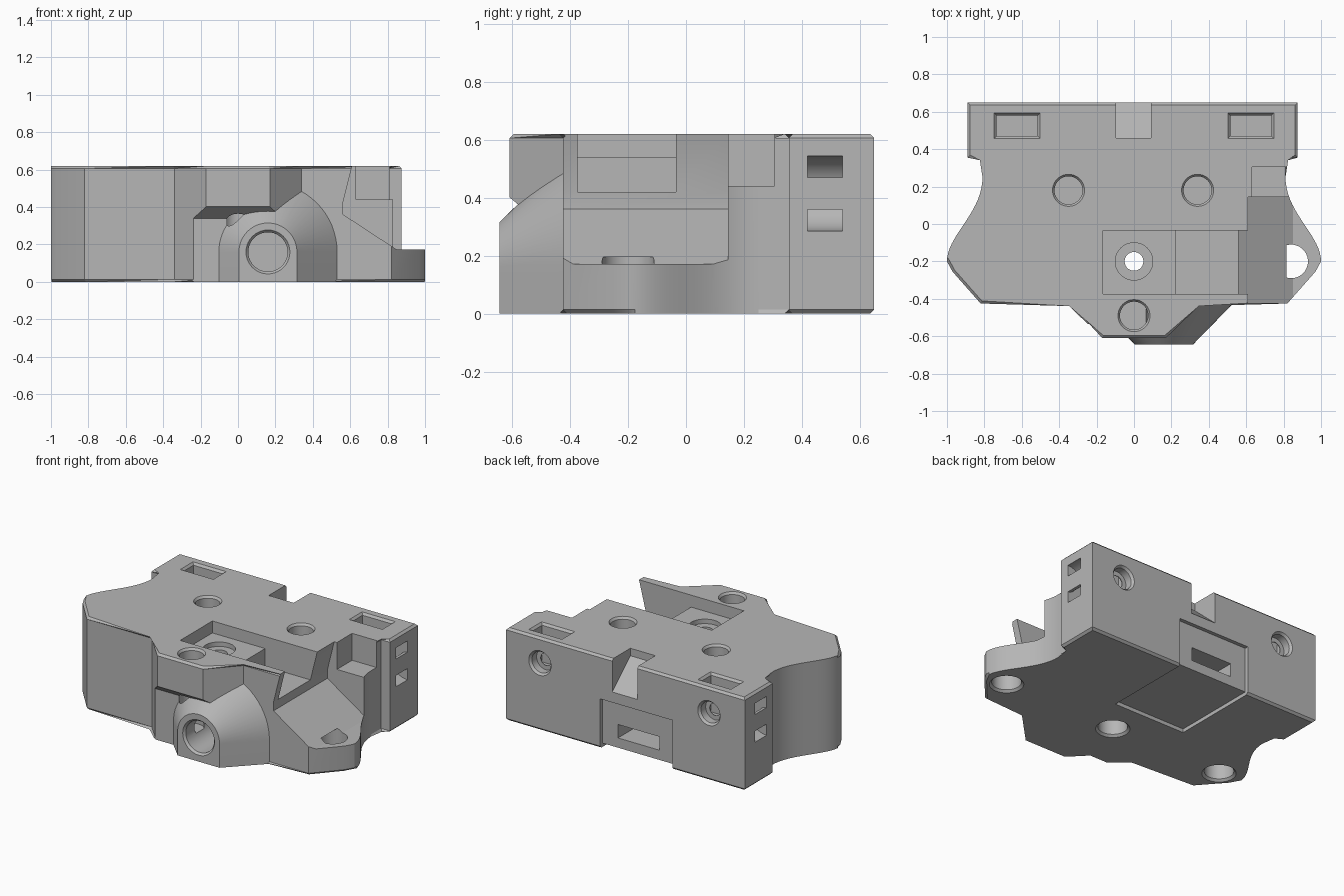
import bpy, bmesh, math
from mathutils import Vector

old = bpy.data.objects.get("Cube")
if old:
    bpy.data.objects.remove(old, do_unlink=True)

grey = bpy.data.materials.new("plain grey")
grey.use_nodes = True
grey.diffuse_color = (0.47, 0.47, 0.47, 1)
grey.node_tree.nodes["Principled BSDF"].inputs["Base Color"].default_value = grey.diffuse_color


def place(axis, u, v, w):
    """Map profile (u, v) and depth w to space, for a given extrusion axis."""
    return {"x": (w, u, v), "y": (u, w, v), "z": (u, v, w)}[axis]


def loft(name, rings, chamfer=0):
    """Closed solid through a list of matching rings."""
    bm = bmesh.new()
    loops = [[bm.verts.new(p) for p in ring] for ring in rings]
    n = len(loops[0])
    for a, b in zip(loops, loops[1:]):
        for i in range(n):
            j = (i + 1) % n
            bm.faces.new((a[i], a[j], b[j], b[i]))
    caps = [bm.faces.new(loops[0]), bm.faces.new(loops[-1])]
    if chamfer:
        rim = [e for f in caps for e in f.edges]
        bmesh.ops.bevel(bm, geom=rim, offset=chamfer, segments=1, affect="EDGES")
    bmesh.ops.recalc_face_normals(bm, faces=bm.faces)
    mesh = bpy.data.meshes.new(name)
    bm.to_mesh(mesh)
    bm.free()
    mesh.materials.append(grey)
    obj = bpy.data.objects.new(name, mesh)
    bpy.context.collection.objects.link(obj)
    return obj


def prism(name, axis, pts, start, end, chamfer=0):
    return loft(name, [[place(axis, u, v, w) for u, v in pts] for w in (start, end)], chamfer)


def box(name, x, y, z):
    return prism(name, "z", [(x[0], y[0]), (x[1], y[0]), (x[1], y[1]), (x[0], y[1])], *z)


def turned(name, axis, centre, steps, sides=40):
    """Round solid with (radius, depth) steps along an axis."""
    angles = [2 * math.pi * i / sides for i in range(sides)]
    return loft(name, [[place(axis, centre[0] + r * math.cos(a), centre[1] + r * math.sin(a), w)
                        for a in angles] for r, w in steps])


def combine(part, operation="DIFFERENCE"):
    part.hide_render = True
    mod = body.modifiers.new(part.name, "BOOLEAN")
    mod.operation, mod.solver, mod.object = operation, "EXACT", part
    bpy.context.view_layer.objects.active = body
    bpy.ops.object.modifier_apply(modifier=mod.name)
    bpy.data.objects.remove(part, do_unlink=True)


# Body outline: wide back block, flared sides, tapered nose
def flare(t):
    s = 1 - t
    p = [Vector(c) for c in ((0.81, 0.25), (0.81, 0.06), (1.0, -0.06), (1.0, -0.2))]
    return tuple(s**3 * p[0] + 3 * s * s * t * p[1] + 3 * s * t * t * p[2] + t**3 * p[3])


side = [(0.81, 0.355)] + [flare(i / 18) for i in range(19)]
side += [(0.97, -0.255), (0.82, -0.425), (0.34, -0.425), (0.17, -0.61)]
outline = [(0.875, 0.65), (0.875, 0.355)] + side
outline += [(-x, y) for x, y in reversed(side)] + [(-0.89, 0.355), (-0.89, 0.65)]
body = prism("mount_body", "z", outline, 0, 0.62, 0.014)

# Undercut below the nose
combine(prism("nose_undercut", "x", [(-0.8, -0.1), (-0.535, -0.1), (-0.535, 0.34),
                                     (-0.62, 0.41), (-0.8, 0.41)], -0.5, 0.5))


# Flared round port on the front
def arch(r, y, foot=0.0):
    pts = [(0.16 + r * math.cos(math.pi * i / 32), y, 0.16 + r * math.sin(math.pi * i / 32))
           for i in range(33)]
    return [(0.16 + r, y, foot)] + pts + [(0.16 - r, y, foot)]


combine(loft("front_port", [arch(0.155, -0.645), arch(0.37, -0.425), arch(0.37, -0.4)]), "UNION")
combine(turned("port_bore", "y", (0.16, 0.16),
               [(0.13, -0.66), (0.105, -0.63), (0.105, -0.3)]))

# Sloped cutaway and ledge on the left side
combine(prism("side_cutaway", "y", [(0.615, 0.64), (0.56, 0.42), (0.56, 0.362), (0.85, 0.172),
                                    (1.2, 0.172), (1.2, 0.64)], -0.8, 0.145))
combine(box("side_ledge", (0.63, 1.1), (0.1, 0.305), (0.44, 0.8)))

# Stepped recess in the top, open to the cutaway
combine(box("recess_shallow", (-0.165, 0.24), (-0.375, -0.035), (0.54, 0.8)))
combine(box("recess_deep", (0.225, 0.72), (-0.375, -0.035), (0.42, 0.8)))

# Screw holes in the top
for name, x, y, depth in (("nose_hole", 0, -0.49, 0.12), ("top_hole_left", 0.34, 0.18, 0.45),
                          ("top_hole_right", -0.35, 0.18, 0.45)):
    combine(turned(name, "z", (x, y), [(0.1, 0.64), (0.075, 0.605), (0.075, depth)]))
combine(turned("centre_hole", "z", (0, -0.2),
               [(0.1, 0.7), (0.1, 0.51), (0.05, 0.51), (0.05, -0.1)]))

# Counterbores in the underside
for x in (-0.84, 0, 0.84):
    combine(turned("base_counterbore", "z", (x, -0.2),
                   [(0.115, -0.01), (0.09, 0.014), (0.09, 0.195)]))

# Nut pockets, back screw holes and curved tie channels on both sides
for sign, edge in ((1, 0.875), (-1, -0.89)):
    mid = sign * 0.625
    combine(loft("nut_pocket", [[(mid + u * (0.11 + g), 0.525 + v * (0.055 + g), z)
                                 for u, v in ((-1, -1), (1, -1), (1, 1), (-1, 1))]
                                for g, z in ((0.025, 0.635), (0, 0.605), (0, 0.36))]))
    combine(turned("back_hole", "y", (mid, 0.45),
                   [(0.095, 0.665), (0.07, 0.635), (0.07, 0.585), (0.04, 0.585), (0.04, 0.4)]))
    curve = [math.pi * i / 12 for i in range(13)]
    outer = [(edge - sign * 0.13 * math.sin(a), 0.415 + 0.13 * math.cos(a)) for a in curve]
    inner = [(edge - sign * 0.055 * math.sin(a), 0.415 + 0.055 * math.cos(a)) for a in curve]
    out = edge + sign * 0.1
    ring = [(out, outer[0][1])] + outer + [(out, outer[-1][1]), (out, inner[-1][1])]
    ring += inner[::-1] + [(out, inner[0][1])]
    combine(prism("tie_channel", "y", ring, 0.42, 0.54))

# Sloping notch at the top of the back
combine(prism("back_notch", "x", [(0.46, 0.8), (0.46, 0.57), (0.65, 0.4), (0.8, 0.27),
                                  (0.8, 0.8)], -0.095, 0.09))

# Inset panel wrapping the back and underside, with a slot
combine(box("base_panel", (-0.355, 0.18), (0.04, 0.8), (-0.1, 0.025)))
combine(box("back_panel", (-0.355, 0.18), (0.625, 0.8), (-0.1, 0.33)))
combine(box("back_slot", (-0.24, 0.065), (0.45, 0.8), (0.09, 0.18)))

# Smooth rounded areas, keep corners crisp
bpy.ops.object.select_all(action="DESELECT")
body.select_set(True)
bpy.context.view_layer.objects.active = body
bpy.ops.object.shade_smooth_by_angle(angle=math.radians(25))
